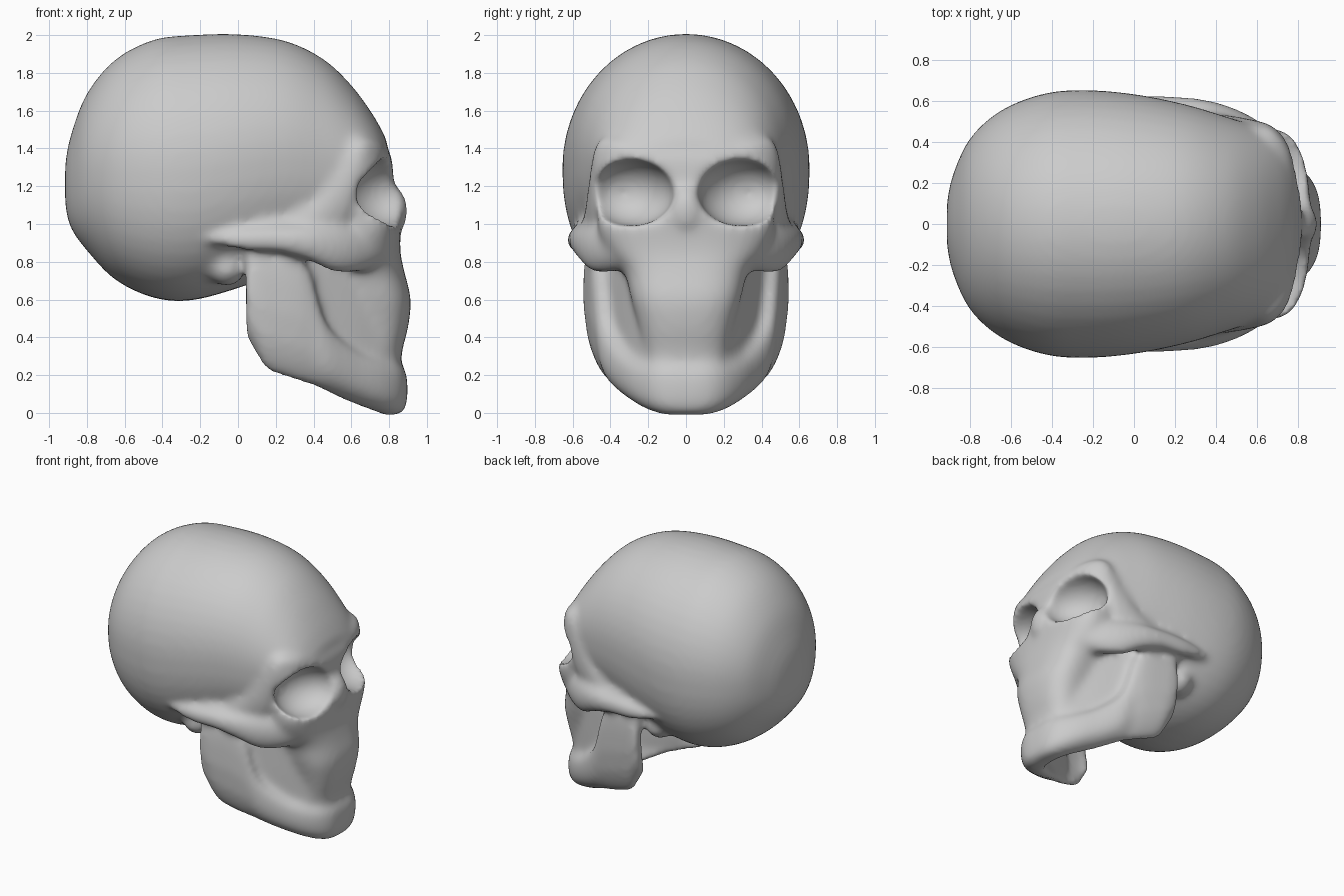
import bpy, bmesh
from math import cos, sin, pi, radians
from mathutils import Vector, Matrix

if "Cube" in bpy.data.objects:
    bpy.data.objects.remove(bpy.data.objects["Cube"])

bone = bpy.data.materials.new("bone grey")
bone.use_nodes = True
colour = (0.6, 0.6, 0.6, 1)
bone.diffuse_color = colour
bone.node_tree.nodes["Principled BSDF"].inputs["Base Color"].default_value = colour


def power(v, e):
    return (1 if v >= 0 else -1) * abs(v) ** e


def loft(bm, rings):
    """Skin a list of equally sized rings and cap both ends."""
    loops = [[bm.verts.new(p) for p in ring] for ring in rings]
    faces = [bm.faces.new(loops[0]), bm.faces.new(loops[-1])]
    n = len(loops[0])
    for a, b in zip(loops, loops[1:]):
        for i in range(n):
            j = (i + 1) % n
            faces.append(bm.faces.new((a[i], a[j], b[j], b[i])))
    bmesh.ops.recalc_face_normals(bm, faces=faces)


def resample(rows, steps=5):
    """Catmull-Rom interpolation of a list of tuples."""
    rows = [Vector(r) for r in rows]
    out = []
    for i in range(len(rows) - 1):
        p0, p1 = rows[max(i - 1, 0)], rows[i]
        p2, p3 = rows[i + 1], rows[min(i + 2, len(rows) - 1)]
        for s in range(steps):
            t = s / steps
            out.append(0.5 * (2 * p1 + (p2 - p0) * t + (2 * p0 - 5 * p1 + 4 * p2 - p3) * t * t
                              + (3 * p1 - p0 - 3 * p2 + p3) * t ** 3))
    return out + [rows[-1]]


def strip(bm, rows, side, exponent, lean=0):
    """Rounded wall on a plan path: x, y, bottom, top, thickness; lean tucks the foot in."""
    rows = resample(rows)
    rings = []
    for i, (x, y, low, high, thick) in enumerate(rows):
        a, b = rows[max(i - 1, 0)], rows[min(i + 1, len(rows) - 1)]
        normal = Vector((-(b[1] - a[1]), b[0] - a[0])).normalized()
        ring = []
        for k in range(20):
            t = 2 * pi * k / 20
            off = normal * power(cos(t), exponent) * thick / 2
            lift = power(sin(t), exponent)
            foot = lean * min(lift, 0) ** 2
            z = (low + high) / 2 + lift * (high - low) / 2
            ring.append((x + off.x, side * (y + off.y - foot * min(1, y / .3)), z))
        rings.append(ring)
    loft(bm, rings)


def ball(bm, centre, radii, turn=0):
    matrix = (Matrix.Translation(centre) @ Matrix.Rotation(turn, 4, 'Z')
              @ Matrix.Diagonal((*radii, 1)))
    bmesh.ops.create_uvsphere(bm, u_segments=32, v_segments=20, radius=1, matrix=matrix)


def make_object(name, bm):
    mesh = bpy.data.meshes.new(name)
    bm.to_mesh(mesh)
    bm.free()
    obj = bpy.data.objects.new(name, mesh)
    bpy.context.collection.objects.link(obj)
    return obj


bm = bmesh.new()

# Cranium: x, bottom, top, half width
cranium = [(-.915, 1.1, 1.32, .1), (-.885, .98, 1.47, .24), (-.8, .86, 1.69, .42),
           (-.65, .705, 1.87, .555), (-.45, .61, 1.975, .635), (-.25, .595, 2.0, .655),
           (0, .66, 2.005, .635), (.25, .75, 1.97, .585), (.45, .8, 1.875, .525),
           (.6, .87, 1.735, .475), (.72, .97, 1.57, .42), (.79, 1.1, 1.44, .32)]
rings = []
for x, low, high, wide in resample(cranium):
    mid, half = (low + high) / 2, (high - low) / 2
    ring = []
    for k in range(48):
        t = 2 * pi * k / 48
        e = 1 if sin(t) > 0 else 0.85
        ring.append((x, wide * power(cos(t), e), mid + half * power(sin(t), e)))
    rings.append(ring)
loft(bm, rings)

# Face column: z, front, half width, back
face = [(1.52, .72, .42, .3), (1.36, .81, .485, .35), (1.22, .825, .48, .4),
        (1.06, .865, .47, .42), (.95, .86, .46, .45), (.85, .86, .41, .45),
        (.75, .88, .33, .45), (.6, .915, .29, .48), (.45, .9, .25, .52),
        (.3, .865, .22, .58), (.12, .87, .2, .66)]
rings = []
for z, front, wide, back in resample(face):
    mid, half = (front + back) / 2, (front - back) / 2
    rings.append([(mid + half * power(cos(2 * pi * k / 40), .75),
                   wide * power(sin(2 * pi * k / 40), .75), z) for k in range(40)])
loft(bm, rings)

# Nasal bridge
ball(bm, (.8, 0, 1.07), (.1, .1, .14))

for side in (1, -1):
    # Bump behind the jaw hinge, and the bone filling in behind the arch
    ball(bm, (-.06, side * .38, .77), (.1, .12, .1))
    ball(bm, (.24, side * .46, .95), (.3, .115, .11), -side * radians(12))
    # Lower jaw: upright branch running into the chin
    strip(bm, [(.04, .495, .4, .86, .09), (.09, .495, .32, .87, .1), (.15, .49, .225, .87, .1),
               (.3, .465, .17, .86, .1), (.38, .435, .145, .74, .11), (.45, .4, .12, .49, .13),
               (.58, .32, .06, .35, .14), (.72, .22, .01, .28, .16),
               (.795, .12, -.012, .27, .18), (.81, 0, -.012, .26, .18)], side, .65, .07)
    # Thin wall between the branch and the face
    strip(bm, [(.3, .41, .2, .9, .09), (.45, .34, .15, .9, .09), (.6, .27, .12, .9, .09),
               (.75, .19, .1, .9, .09)], side, .6)
    # Cheekbone arch
    strip(bm, [(-.15, .57, .9, .95, .06), (.02, .59, .86, .97, .08), (.2, .575, .85, .98, .1),
               (.36, .545, .81, .99, .12), (.5, .485, .745, 1.0, .14),
               (.62, .405, .74, 1.0, .15), (.74, .3, .78, 1.0, .15)], side, 1)
    # Bar beside the eye, rising into the brow
    strip(bm, [(.26, .5, .9, 1.06, .1), (.4, .49, .92, 1.14, .1), (.5, .475, .95, 1.28, .1),
               (.58, .46, 1.02, 1.4, .1), (.65, .435, 1.24, 1.46, .1),
               (.715, .32, 1.3, 1.45, .12), (.745, .12, 1.27, 1.42, .1)], side, 1)
skull = make_object("skull", bm)

# Eye socket cutter
bm = bmesh.new()
for side in (1, -1):
    ball(bm, (.79, side * .29, 1.165), (.2, .24, .175), side * radians(38))
cutter = make_object("socket_cutter", bm)
cutter.hide_render = True

# Fuse the parts, hollow the sockets and soften the joins
for kind, voxel in (("REMESH", .02), ("BOOLEAN", 0), ("REMESH", .018), ("SMOOTH", 0)):
    mod = skull.modifiers.new(kind.title(), kind)
    if kind == "REMESH":
        mod.mode = 'VOXEL'
        mod.voxel_size = voxel
    elif kind == "BOOLEAN":
        mod.operation = 'DIFFERENCE'
        mod.object = cutter
    else:
        mod.factor = .5
        mod.iterations = 18
bpy.context.view_layer.update()
graph = bpy.context.evaluated_depsgraph_get()
mesh = bpy.data.meshes.new_from_object(skull.evaluated_get(graph))
skull.modifiers.clear()
skull.data = mesh
bpy.data.objects.remove(cutter)

mesh.materials.clear()
mesh.materials.append(bone)
mesh.polygons.foreach_set("material_index", [0] * len(mesh.polygons))
mesh.polygons.foreach_set("use_smooth", [True] * len(mesh.polygons))
mesh.update()
